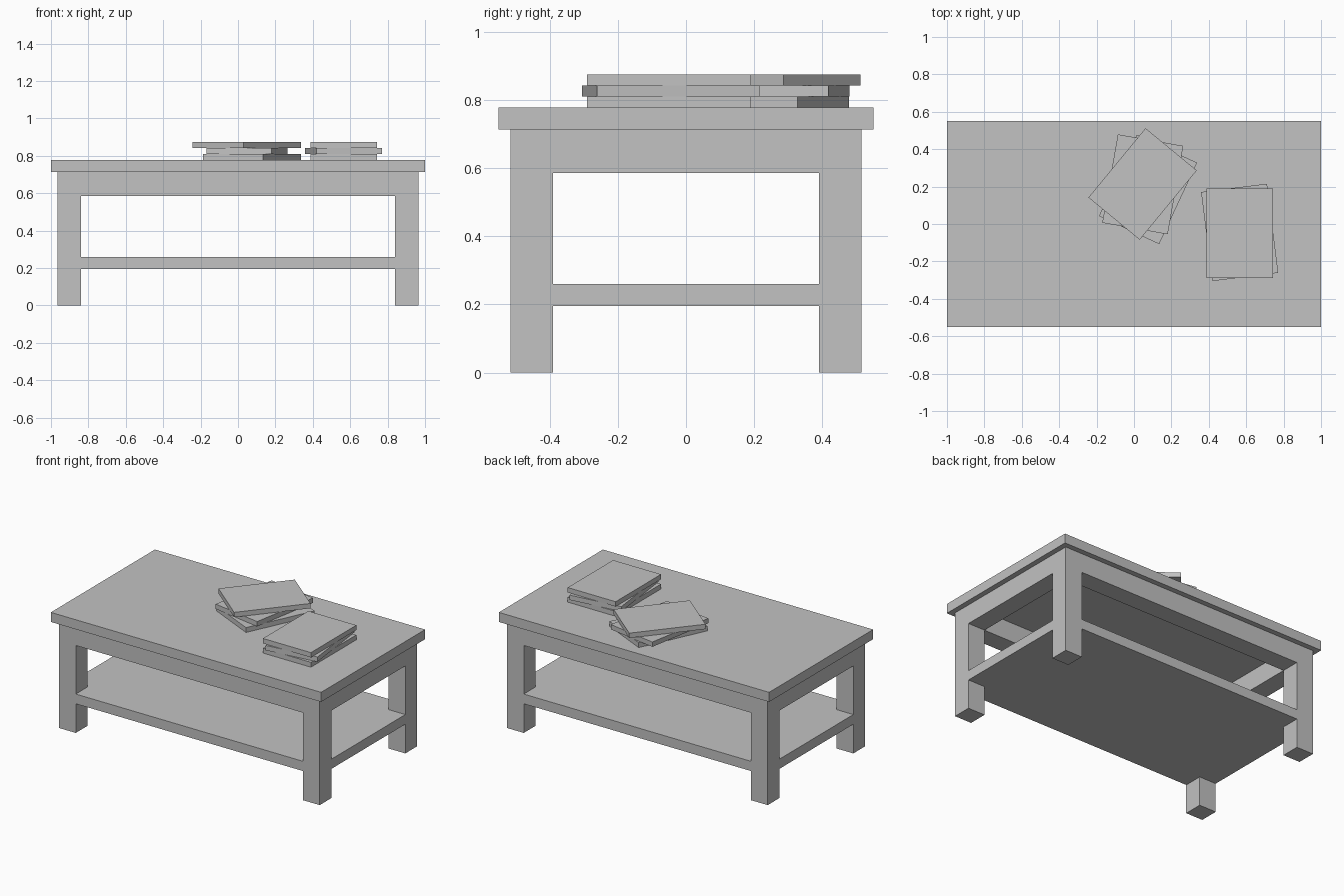
import bpy
import bmesh
from math import radians
from mathutils import Matrix, Vector

cube = bpy.data.objects.get("Cube")
if cube:
    bpy.data.objects.remove(cube, do_unlink=True)

# One plain grey for everything
grey = bpy.data.materials.new("plain_grey")
grey.use_nodes = True
grey.diffuse_color = (0.54, 0.54, 0.54, 1)
grey.node_tree.nodes["Principled BSDF"].inputs["Base Color"].default_value = grey.diffuse_color


def finish(name, bm):
    bmesh.ops.recalc_face_normals(bm, faces=bm.faces)
    mesh = bpy.data.meshes.new(name)
    bm.to_mesh(mesh)
    bm.free()
    mesh.materials.append(grey)
    obj = bpy.data.objects.new(name, mesh)
    bpy.context.collection.objects.link(obj)
    return obj


def box(name, center, size, turn=0):
    bm = bmesh.new()
    bmesh.ops.create_cube(bm, size=1, matrix=Matrix.Diagonal((*size, 1)))
    obj = finish(name, bm)
    obj.location = center
    obj.rotation_euler.z = radians(turn)
    return obj


def slab(name, outline, z0, z1):
    bm = bmesh.new()
    face = bm.faces.new([bm.verts.new((x, y, z0)) for x, y in outline])
    top = bmesh.ops.extrude_face_region(bm, geom=[face], use_keep_orig=True)["geom"]
    verts = [v for v in top if isinstance(v, bmesh.types.BMVert)]
    bmesh.ops.translate(bm, verts=verts, vec=Vector((0, 0, z1 - z0)))
    return finish(name, bm)


# Frame dimensions: outer and inner faces of the legs
OX, OY, LEG = 0.965, 0.515, 0.125
IX, IY = OX - LEG, OY - LEG
TOP_LOW, TOP_HIGH = 0.713, 0.777
APRON_LOW = 0.585
SHELF_LOW, SHELF_HIGH = 0.195, 0.26

# Table top
box("table_top", (0, 0, (TOP_LOW + TOP_HIGH) / 2), (2, 1.1, TOP_HIGH - TOP_LOW))

# Legs
for sx, side in ((1, "left"), (-1, "right")):
    for sy, end in ((-1, "front"), (1, "back")):
        box(f"{end}_{side}_leg",
            (sx * (OX - LEG / 2), sy * (OY - LEG / 2), TOP_LOW / 2),
            (LEG, LEG, TOP_LOW))

# Aprons between the legs, flush with them
apron_z = (APRON_LOW + TOP_LOW) / 2
apron_h = TOP_LOW - APRON_LOW
for s, end, side in ((-1, "front", "right"), (1, "back", "left")):
    box(f"{end}_apron", (0, s * (OY - LEG / 2), apron_z), (2 * IX, LEG, apron_h))
    box(f"{side}_apron", (s * (OX - LEG / 2), 0, apron_z), (LEG, 2 * IY, apron_h))

# Lower shelf, notched around the legs
corner = [(OX, IY), (IX, IY), (IX, OY)]
outline = []
for sx, sy in ((1, 1), (-1, 1), (-1, -1), (1, -1)):
    points = corner if sx * sy > 0 else corner[::-1]
    outline += [(sx * x, sy * y) for x, y in points]
slab("lower_shelf", outline, SHELF_LOW, SHELF_HIGH)

# Two stacks of books, each listed from the bottom up as x, y, turn
BOOK = (0.355, 0.48, 0.0325)
stacks = {
    "middle": [(0.075, 0.185, -25), (0.047, 0.212, -10), (0.046, 0.214, -39.5)],
    "left": [(0.565, -0.05, 0), (0.565, -0.045, 7.2), (0.565, -0.05, 0)],
}
for stack, books in stacks.items():
    for i, (x, y, turn) in enumerate(books):
        box(f"{stack}_book_{i + 1}", (x, y, TOP_HIGH + (i + 0.5) * BOOK[2]), BOOK, turn)
